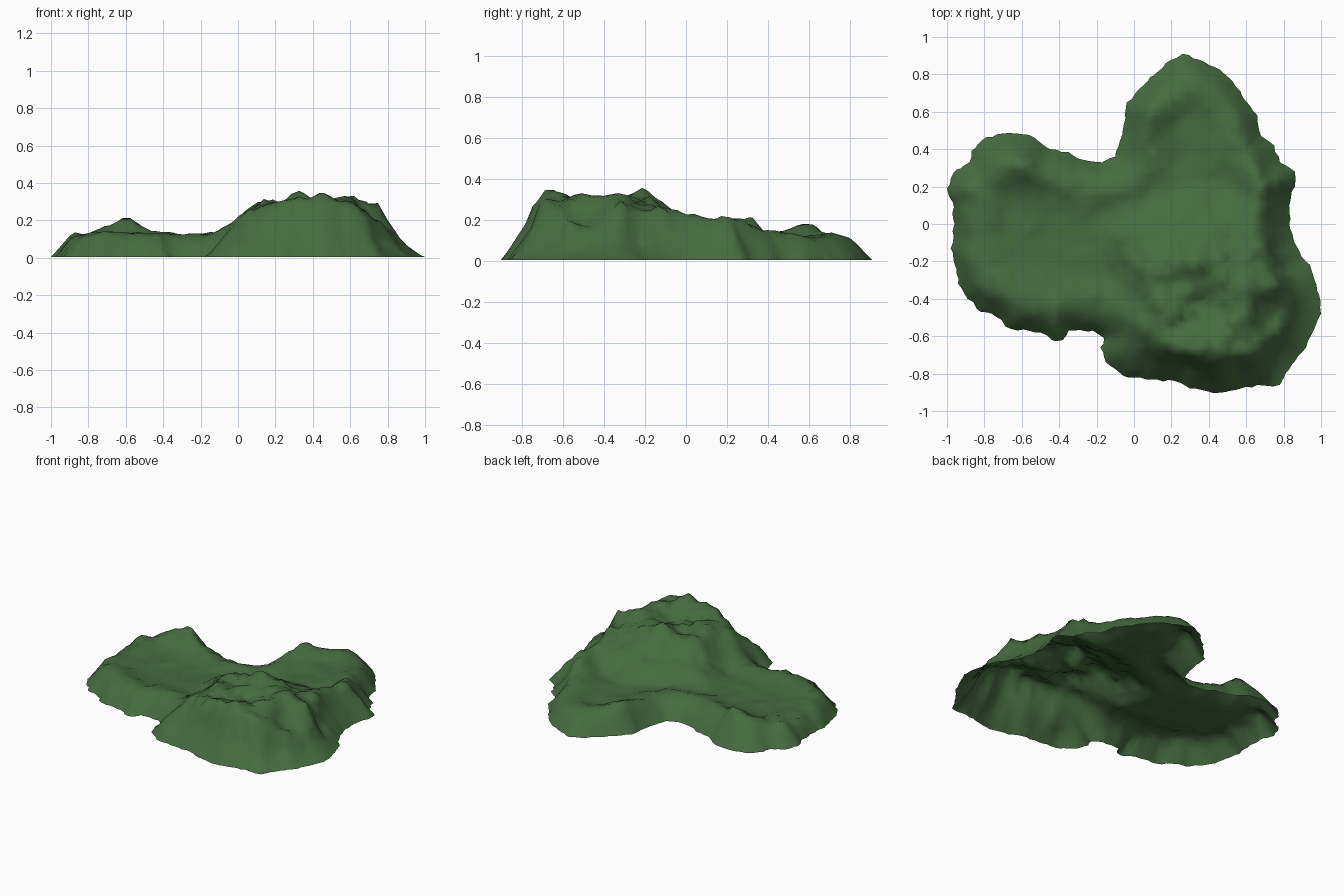
import bpy, bmesh, math, random
from mathutils import Vector, noise, geometry

if "Cube" in bpy.data.objects:
    bpy.data.objects.remove(bpy.data.objects["Cube"])

random.seed(4)

# Coastline, walked anticlockwise from the northern tip
COAST = [(.26, .91), (.17, .86), (.05, .74), (-.04, .65), (-.06, .5), (-.10, .36), (-.17, .33),
         (-.3, .35), (-.35, .385), (-.45, .4), (-.53, .46), (-.6, .48), (-.73, .48), (-.81, .45),
         (-.87, .39), (-.88, .33), (-.95, .29), (-1, .19), (-.97, .12), (-.96, 0), (-.98, -.13),
         (-.95, -.24), (-.94, -.32), (-.89, -.4), (-.82, -.47), (-.76, -.48), (-.66, -.56),
         (-.5, -.58), (-.44, -.62), (-.38, -.62), (-.35, -.57), (-.22, -.57), (-.16, -.61),
         (-.18, -.66), (-.15, -.74), (-.06, -.81), (.06, -.83), (.22, -.84), (.3, -.88),
         (.43, -.905), (.6, -.87), (.78, -.86), (.81, -.8), (.92, -.66), (.96, -.57), (1, -.48),
         (.99, -.38), (.95, -.25), (.87, -.12), (.83, 0), (.83, .1), (.86, .2), (.86, .28),
         (.78, .33), (.75, .42), (.68, .47), (.66, .58), (.58, .68), (.51, .78), (.43, .84)]
# Edge of the high mountain shelf in the south-east
SHELF = [(.13, -.25), (.35, -.18), (.56, -.22), (.61, -.4), (.6, -.58), (.55, -.67), (.32, -.66), (.14, -.55)]
# Peaks and gullies: x, y, height, radius
PEAKS = [(.35, -.2, .075, .08), (.12, -.24, .03, .08), (.6, -.33, .06, .08), (.45, -.65, .05, .08),
         (.59, -.5, .05, .07), (.22, -.4, .02, .08), (.7, -.52, -.06, .07), (.74, -.32, .08, .07),
         (.72, -.13, .07, .08), (.66, .05, .08, .1), (.67, .18, .06, .09), (.7, .29, .1, .09),
         (.6, .43, .03, .08), (.04, .62, .1, .09), (.02, .48, .03, .07), (-.59, .31, .09, .09),
         (-.46, .3, .02, .07), (-.75, .3, .02, .1), (.4, -.45, -.03, .1), (.22, -.3, -.03, .06),
         (.66, -.2, -.04, .06), (.05, -.68, -.04, .08), (-.7, -.38, .02, .09)]


def inside(p, poly):
    hit = False
    for a, b in zip(poly, poly[1:] + poly[:1]):
        if (a[1] > p[1]) != (b[1] > p[1]):
            if p[0] < a[0] + (p[1] - a[1]) * (b[0] - a[0]) / (b[1] - a[1]):
                hit = not hit
    return hit


def signed_distance(p, poly):
    best = 9
    for (ax, ay), (bx, by) in zip(poly, poly[1:] + poly[:1]):
        dx, dy = bx - ax, by - ay
        t = max(0, min(1, ((p[0] - ax) * dx + (p[1] - ay) * dy) / (dx * dx + dy * dy)))
        best = min(best, math.hypot(p[0] - ax - t * dx, p[1] - ay - t * dy))
    return best if inside(p, poly) else -best


def clamp(v):
    return max(0, min(1, v))


def height(x, y, d):
    # plateau with a broad, slightly raised rim
    h = .098 + .03 * math.exp(-((d - .17) / .09) ** 2)
    # mountain shelf; long flank to the north, short steep one to the east
    flank = .27 + .15 * clamp((y + .25) / .2) * clamp((.7 - x) / .2)
    s = clamp(1 + signed_distance((x, y), SHELF) / flank)
    h += .185 * (.5 * s + .5 * s * s * (3 - 2 * s))
    for px, py, a, r in PEAKS:
        q = math.hypot(x - px, y - py) / r
        h += a * math.exp(-q ** 1.5)
    # rough rock, strongest on the mountain and near the rim
    rough = .008 + .024 * s + .012 * math.exp(-(d / .15) ** 2)
    h += rough * noise.noise(Vector((x * 8, y * 8, 2))) + rough * noise.noise(Vector((x * 20, y * 20, 5)))
    # sea cliffs: gentle in the east, steeper above the foot of the mountain
    east = clamp((x - .62) / .15) * (.35 * clamp((.4 - y) / .2) + .65 * clamp((-.1 - y) / .15))
    slope = (1.45 + .5 * noise.noise(Vector((x * 7, y * 7, 9)))) * (1 - .5 * east)
    cliff = d * slope + 1.8 * max(0, d - .12)
    # rounded meeting of land and cliff
    k = .05
    t = max(k - abs(h - cliff), 0) / k
    return max(.004, min(h, cliff) - t * t * k * .25)


# Fine, slightly ragged coastline
shore = []
for a, b in zip(COAST, COAST[1:] + COAST[:1]):
    n = max(1, round(math.dist(a, b) / .03))
    for i in range(n):
        j = .007 if i else 0
        shore.append(Vector((a[0] + (b[0] - a[0]) * i / n + random.uniform(-j, j),
                             a[1] + (b[1] - a[1]) * i / n + random.uniform(-j, j))))
outline = [tuple(p) for p in shore]

# Jittered points over the land, triangulated inside the coastline
points = list(shore)
STEP = .036
for i in range(-29, 30):
    for j in range(-27, 28):
        p = (i * STEP + random.uniform(-.009, .009), j * STEP + random.uniform(-.009, .009))
        if inside(p, outline) and signed_distance(p, outline) > .018:
            points.append(Vector(p))
n = len(shore)
edges = [(i, (i + 1) % n) for i in range(n)]
verts, _, faces, *_ = geometry.delaunay_2d_cdt(points, edges, [list(range(n))], 1, 1e-5)

# Island: an open shell of land
bm = bmesh.new()
bv = [bm.verts.new((v.x, v.y, height(v.x, v.y, max(0, signed_distance(v, outline))))) for v in verts]
for f in faces:
    bm.faces.new([bv[i] for i in f])
bmesh.ops.delete(bm, geom=[v for v in bm.verts if not v.link_faces], context='VERTS')
bm.normal_update()
for f in bm.faces:
    if f.normal.z < 0:
        f.normal_flip()
    f.smooth = True
mesh = bpy.data.meshes.new("island")
bm.to_mesh(mesh)
bm.free()
island = bpy.data.objects.new("island", mesh)
bpy.context.collection.objects.link(island)

grass = bpy.data.materials.new("grass")
grass.diffuse_color = (.06, .15, .05, 1)
grass.use_nodes = True
grass.node_tree.nodes["Principled BSDF"].inputs["Base Color"].default_value = grass.diffuse_color
mesh.materials.append(grass)
